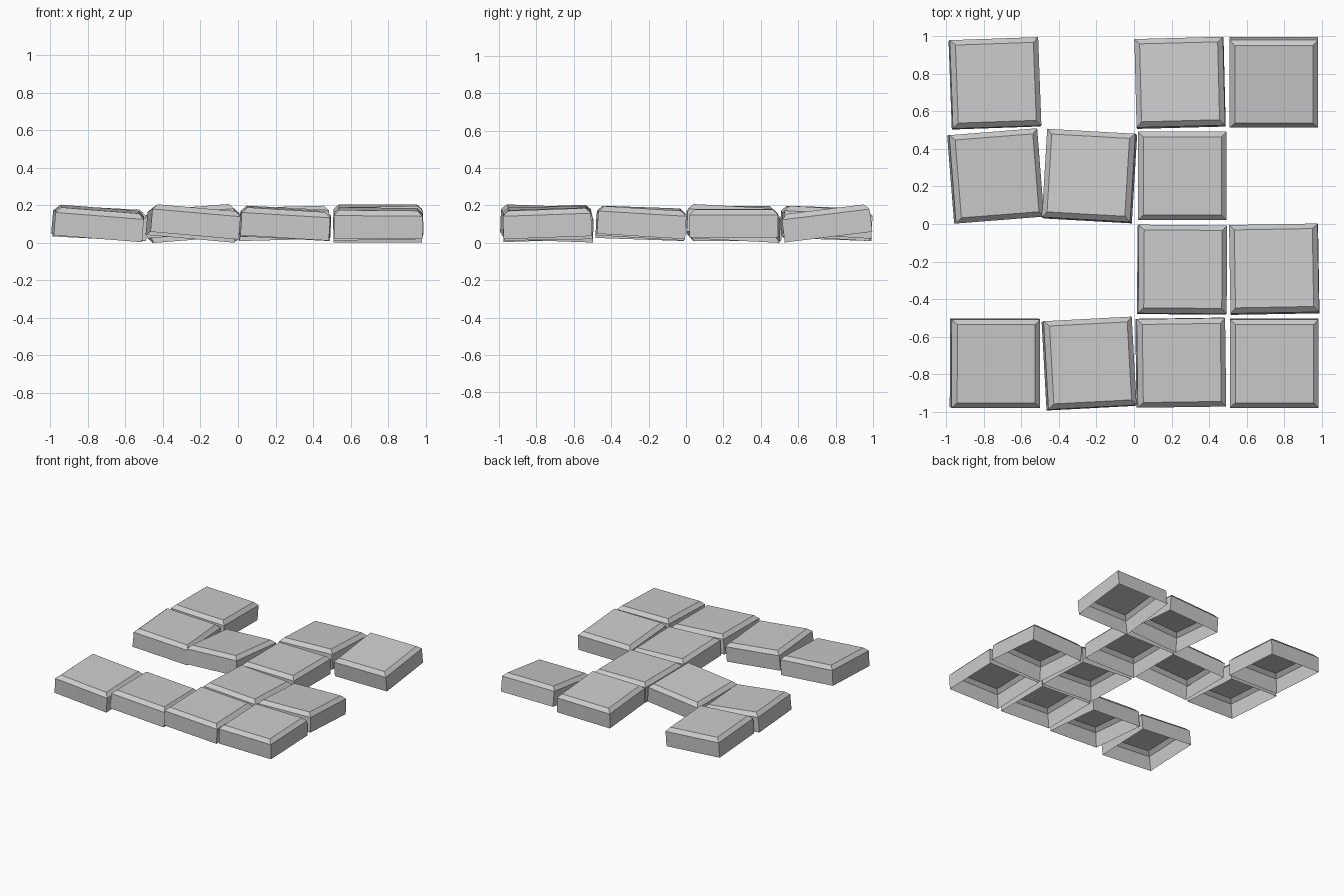
import bpy, bmesh
from math import radians

if "Cube" in bpy.data.objects:
    bpy.data.objects.remove(bpy.data.objects["Cube"])

HALF = 0.236     # half width of a tile
WALL = 0.122     # height of the straight side wall
BEVEL = 0.028    # chamfer around the top
MID = (WALL + BEVEL) / 2


def tile_mesh():
    # open-bottomed slab: wall ring, chamfer ring, top cap
    bm = bmesh.new()
    rings = []
    for half, z in ((HALF, -MID), (HALF, WALL - MID), (HALF - BEVEL, MID)):
        rings.append([bm.verts.new((sx * half, sy * half, z))
                      for sx, sy in ((-1, -1), (1, -1), (1, 1), (-1, 1))])
    for low, high in zip(rings, rings[1:]):
        for i in range(4):
            j = (i + 1) % 4
            bm.faces.new((low[i], low[j], high[j], high[i]))
    bm.faces.new(rings[-1])
    mesh = bpy.data.meshes.new("paving_tile")
    bm.to_mesh(mesh)
    bm.free()
    return mesh


# centre x, y, then tilt about x, y, z in degrees
TILES = [
    # back row
    (-0.74, 0.75, -2, 3, 2), (0.245, 0.753, -3.5, -1.5, 1.5), (0.745, 0.753, 7, 0, 0),
    # second row
    (-0.736, 0.256, 0, 5, 4.5), (-0.238, 0.256, -3, -4.5, -3.2), (0.257, 0.256, 0, 0.5, 0),
    # third row
    (0.257, -0.243, -2, 3, -0.5), (0.747, -0.24, -3.5, -1, 1),
    # front row
    (-0.74, -0.742, 2, 4.5, 0), (-0.238, -0.743, -2, 5, 3),
    (0.25, -0.739, 1, 3.5, 0.8), (0.747, -0.742, 2, 0.5, 0),
]

mesh = tile_mesh()
for n, (x, y, rx, ry, rz) in enumerate(TILES, 1):
    tile = bpy.data.objects.new(f"paving_tile_{n:02d}", mesh)
    tile.location = (x, y, 0.105)
    tile.rotation_euler = (radians(rx), radians(ry), radians(rz))
    bpy.context.collection.objects.link(tile)
